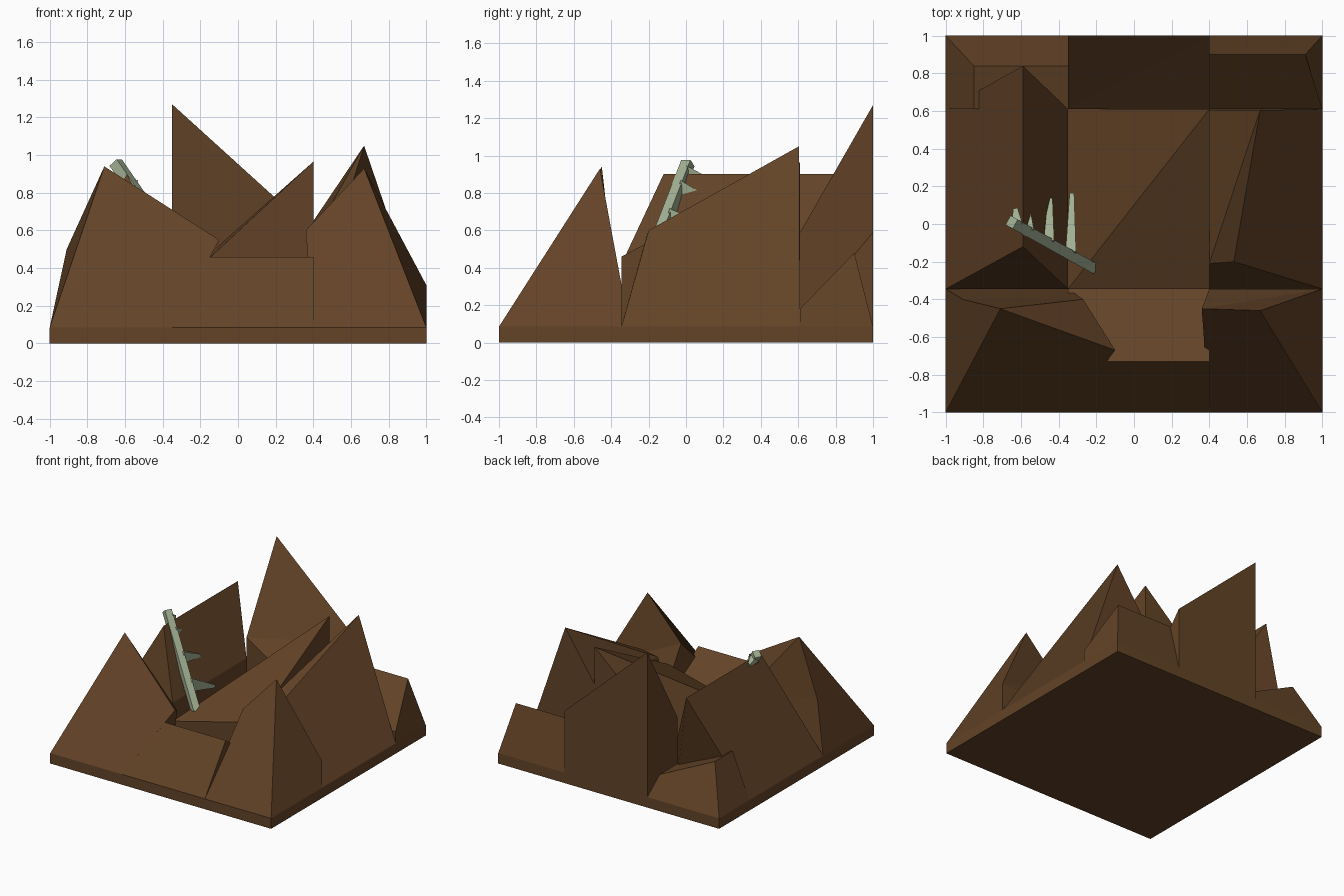
import bpy, bmesh
from mathutils import Vector

if "Cube" in bpy.data.objects:
    bpy.data.objects.remove(bpy.data.objects["Cube"])


def material(name, col):
    m = bpy.data.materials.new(name)
    m.diffuse_color = (*col, 1)
    m.use_nodes = True
    m.node_tree.nodes["Principled BSDF"].inputs["Base Color"].default_value = m.diffuse_color
    return m


earth = material("brown_earth", (0.125, 0.056, 0.020))
wood = material("pale_grey_green", (0.36, 0.43, 0.29))


def hexa(name, bottom, top, mat):
    """Six sided block from four lower and four upper corners; the top folds on its a-c diagonal."""
    bm = bmesh.new()
    b = [bm.verts.new(p) for p in bottom]
    t = [bm.verts.new(p) for p in top]
    bm.faces.new(b[::-1])
    bm.faces.new((t[0], t[1], t[2]))
    bm.faces.new((t[0], t[2], t[3]))
    for i in range(4):
        j = (i + 1) % 4
        bm.faces.new((b[i], b[j], t[j], t[i]))
    bmesh.ops.recalc_face_normals(bm, faces=bm.faces)
    me = bpy.data.meshes.new(name)
    bm.to_mesh(me)
    bm.free()
    me.materials.append(mat)
    ob = bpy.data.objects.new(name, me)
    bpy.context.collection.objects.link(ob)
    return ob


def rect(x0, x1, y0, y1, z):
    return [(x0, y0, z), (x1, y0, z), (x1, y1, z), (x0, y1, z)]


# Base slab
H = 0.085
hexa("base_slab", rect(-1, 1, -1, 1, 0), rect(-1, 1, -1, 1, H), earth)

# Nine rock blocks on a 3 x 3 grid, each with its four upper corners pulled about
X = (-1, -0.35, 0.40, 1)
Y = (-1, -0.345, 0.61, 1)
rocks = {
    ("front_left_rock", 0, 0): [(-.71, -.45, .94), (-.10, -.67, .55), (-.27, -.40, .40), (-.91, -.40, .50)],
    ("front_middle_rock", 1, 0): [(-.35, -.73, .46), (.40, -.73, .46), (.40, -.345, .20), (-.35, -.345, .20)],
    ("front_right_rock", 2, 0): [(.36, -.45, .60), (.67, -.46, .93), (1, -.345, .31), (.40, -.345, .31)],
    ("left_rock", 0, 1): [(-.59, -.12, .90), (-.35, -.345, .42), (-.35, .61, .42), (-.59, .84, .90)],
    ("centre_rock", 1, 1): [(-.35, -.345, .27), (.40, -.345, .46), (.40, .61, .965), (-.35, .61, .30)],
    ("right_rock", 2, 1): [(.40, -.21, .57), (.53, -.20, .60), (.67, .605, 1.05), (.40, .605, .65)],
    ("back_left_rock", 0, 2): [(-.85, .61, .45), (-.35, .61, .21), (-.35, .84, .21), (-.85, .84, .45)],
    ("back_middle_rock", 1, 2): [(-.35, .61, .59), (.40, .61, .12), (.40, 1, .59), (-.35, 1, 1.27)],
    ("back_right_rock", 2, 2): [(.40, .61, .18), (1, .61, .18), (.91, .90, .48), (.40, .90, .48)],
}
for (name, i, j), top in rocks.items():
    hexa(name, rect(X[i], X[i + 1], Y[j], Y[j + 1], H), top, earth)


def stick(name, p, q, r0, r1):
    """Square tapered stick from p to q; r0 and r1 are (side, depth) half widths."""
    p, q = Vector(p), Vector(q)
    d = (q - p).normalized()
    u = d.cross(Vector((0, 0, 1))).normalized()
    v = u.cross(d)
    ends = []
    for c, (a, b) in ((p, r0), (q, r1)):
        ends.append([c + u * a * s + v * b * t for s, t in ((-1, -1), (1, -1), (1, 1), (-1, 1))])
    hexa(name, ends[0], ends[1], wood)


# Leaning dead trunk with spikes on its back side
foot, tip = Vector((-.22, -.23, .34)), Vector((-.65, .01, .96))
stick("trunk", foot, tip, (.028, .028), (.028, .028))
spikes = [(.27, (-.33, .16, .37), .05), (.54, (-.445, .135, .60), .045),
          (.79, (-.56, .06, .80), .04), (.93, (-.63, .08, .89), .03)]
for n, (t, end, w) in enumerate(spikes):
    stick(f"spike_{n + 1}", foot.lerp(tip, t), end, (.028, w), (.012, .012))
